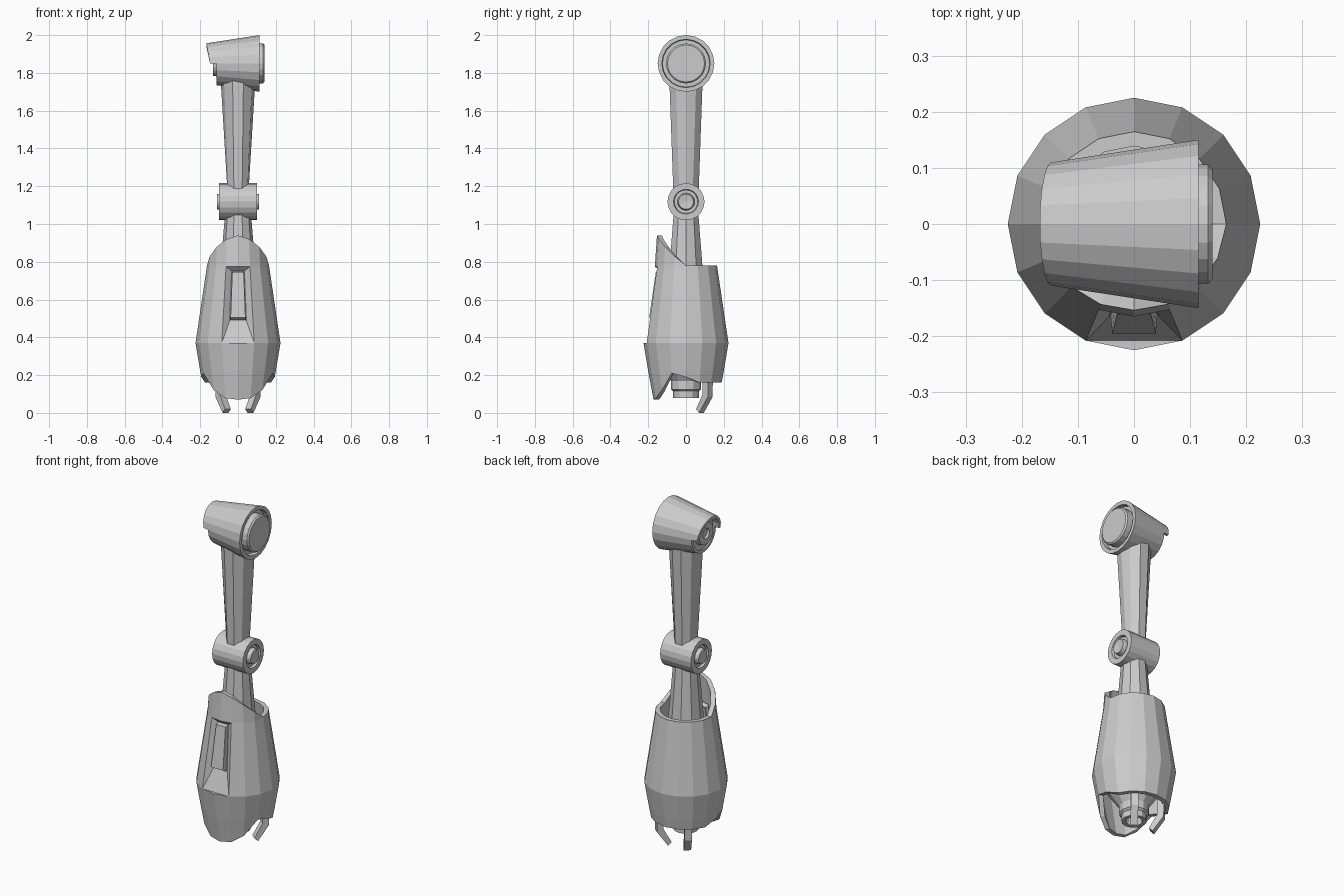
import bpy, bmesh
from math import sin, cos, pi, radians

if "Cube" in bpy.data.objects:
    bpy.data.objects.remove(bpy.data.objects["Cube"])


def make(name, verts, faces):
    bm = bmesh.new()
    vs = [bm.verts.new(v) for v in verts]
    for f in faces:
        bm.faces.new([vs[i] for i in f])
    bmesh.ops.remove_doubles(bm, verts=bm.verts, dist=1e-5)
    bmesh.ops.recalc_face_normals(bm, faces=bm.faces)
    me = bpy.data.meshes.new(name)
    bm.to_mesh(me)
    bm.free()
    ob = bpy.data.objects.new(name, me)
    bpy.context.collection.objects.link(ob)
    return ob


def steps(n, offset=0.0):
    return [2 * pi * i / n + offset for i in range(n)]


def revolve(name, prof, angles, axis='Z', height=0.0, closed=False):
    """Turn a profile of (radius, position) about an axis; prof may depend on angle."""
    fn = prof if callable(prof) else (lambda t: prof)
    verts = []
    for t in angles:
        for r, h in fn(t):
            if axis == 'Z':
                verts.append((r * cos(t), r * sin(t), h))
            else:
                verts.append((h, r * cos(t), r * sin(t) + height))
    n, m = len(angles), len(fn(0.0))
    faces = []
    for i in range(n):
        j = (i + 1) % n
        for k in range(m if closed else m - 1):
            l = (k + 1) % m
            faces.append((i * m + k, j * m + k, j * m + l, i * m + l))
    return make(name, verts, faces)


def interp(x, pts):
    for (a, b), (c, d) in zip(pts, pts[1:]):
        if x <= c:
            return b + (d - b) * (x - a) / (c - a)
    return pts[-1][1]


# shoulder: tapered housing whose upper half overhangs on the left
def housing(t):
    s = sin(t)
    left = -0.148 - 0.02 * s if s > -1e-6 else -0.115
    r = 0.15 + 0.153 * (left - 0.115)
    return [(0.15, 0.115), (r, left), (r - 0.016, left), (0.128, 0.115)]


angles = steps(20)
angles = sorted(angles + [pi + 0.003, 2 * pi - 0.003])
revolve("shoulder_housing", housing, angles, 'X', 1.85, True)
revolve("shoulder_hub", [(0, -0.12), (0.025, -0.12), (0.03, -0.132), (0.065, -0.132),
                         (0.07, -0.105), (0.105, -0.105), (0.13, 0.09), (0.106, 0.09),
                         (0.106, 0.132), (0.098, 0.14), (0, 0.14)],
        steps(20), 'X', 1.85)

# upper arm, flattened towards the elbow
revolve("upper_arm", lambda t: [(0, 1.8), (0.094, 1.8),
                                (0.071 - 0.017 * cos(t) ** 2, 1.14), (0, 1.14)], steps(10))

# elbow joint with pins in recessed ends
end = [(0.04, 0.11), (0.046, 0.085), (0.062, 0.085), (0.066, 0.1), (0.098, 0.1)]
revolve("elbow", [(0, -0.105)] + [(r, -h) for r, h in end] + end[::-1] + [(0, 0.105)],
        steps(20), 'X', 1.118)

# lower arm running down into the shell
revolve("lower_arm", [(0, 1.1), (0.065, 1.1), (0.093, 0.76), (0.1, 0.4), (0, 0.4)], steps(10))

# forearm shell: edges rise and dip towards the front
RAD = [(0.0, 0.158), (0.07, 0.172), (0.22, 0.2), (0.37, 0.225), (0.775, 0.165), (0.95, 0.153)]
TOP = [(0, 0.94), (22.5, 0.92), (45, 0.88), (67.5, 0.83), (90, 0.78), (180, 0.78)]
BOT = [(0, 0.07), (22.5, 0.078), (45, 0.12), (67.5, 0.21), (90, 0.19), (112.5, 0.16), (180, 0.16)]


def shell(t):
    d = abs((t + pi / 2 + pi) % (2 * pi) - pi) / radians(1)
    hs = [interp(d, TOP), 0.775, 0.37, 0.22, interp(d, BOT)]
    outer = [(interp(h, RAD), h) for h in hs]
    return outer + [(r - 0.026, h) for r, h in outer[::-1]]


ob = revolve("forearm_shell", shell, steps(16), closed=True)
bm = bmesh.new()
bm.from_mesh(ob.data)
window = []
for f in bm.faces:
    c = f.calc_center_median()
    if abs(c.x) < 0.06 and c.y < 0 and 0.38 < c.z < 0.77:
        window.append(f)
bmesh.ops.delete(bm, geom=window, context='FACES')
bm.to_mesh(ob.data)
bm.free()

# recessed front panel with a sloping sill
a, b = 0.165, 0.225
s, c = sin(pi / 8), cos(pi / 8)
make("front_recess",
     [(-a * s, -a * c, 0.775), (0, -a, 0.775), (a * s, -a * c, 0.775),
      (b * s, -b * c, 0.37), (0, -b, 0.37), (-b * s, -b * c, 0.37),
      (-0.034, -0.135, 0.75), (0.034, -0.135, 0.75),
      (0.045, -0.165, 0.485), (-0.045, -0.165, 0.485)],
     [(0, 1, 2, 7, 6), (2, 3, 8, 7), (3, 5, 9, 8), (3, 4, 5), (5, 0, 6, 9), (6, 7, 8, 9)])

# raised bar inside the recess
bar = [(x * w, y, z) for y, z, w in ((-0.13, 0.75, 0.033), (-0.16, 0.745, 0.03),
                                     (-0.195, 0.505, 0.039), (-0.16, 0.49, 0.042))
       for x in (-1, 1)]
make("front_bar", bar, [(0, 1, 3, 2), (2, 3, 5, 4), (4, 5, 7, 6), (6, 7, 1, 0),
                        (0, 2, 4, 6), (1, 7, 5, 3)])

# wrist socket under the shell
revolve("wrist", [(0, 0.36), (0.165, 0.36), (0.15, 0.27), (0.08, 0.17), (0.08, 0.125),
                  (0.068, 0.115), (0.068, 0.08), (0.045, 0.08), (0.04, 0.14), (0, 0.14)],
        steps(12))

# two bent claws at the back
claw = [(0.168, 0.26), (0.165, 0.085), (0.105, 0.0), (0.085, 0.02), (0.13, 0.1), (0.13, 0.26)]
for label, deg in (("right", 51), ("left", 129)):
    t = radians(deg)
    verts = []
    for w in (-0.02, 0.02):
        verts += [(r * cos(t) - w * sin(t), r * sin(t) + w * cos(t), z) for r, z in claw]
    n = len(claw)
    faces = [(i, (i + 1) % n, n + (i + 1) % n, n + i) for i in range(n)]
    make("claw_" + label, verts, faces + [tuple(range(n)), tuple(range(n, 2 * n))])
